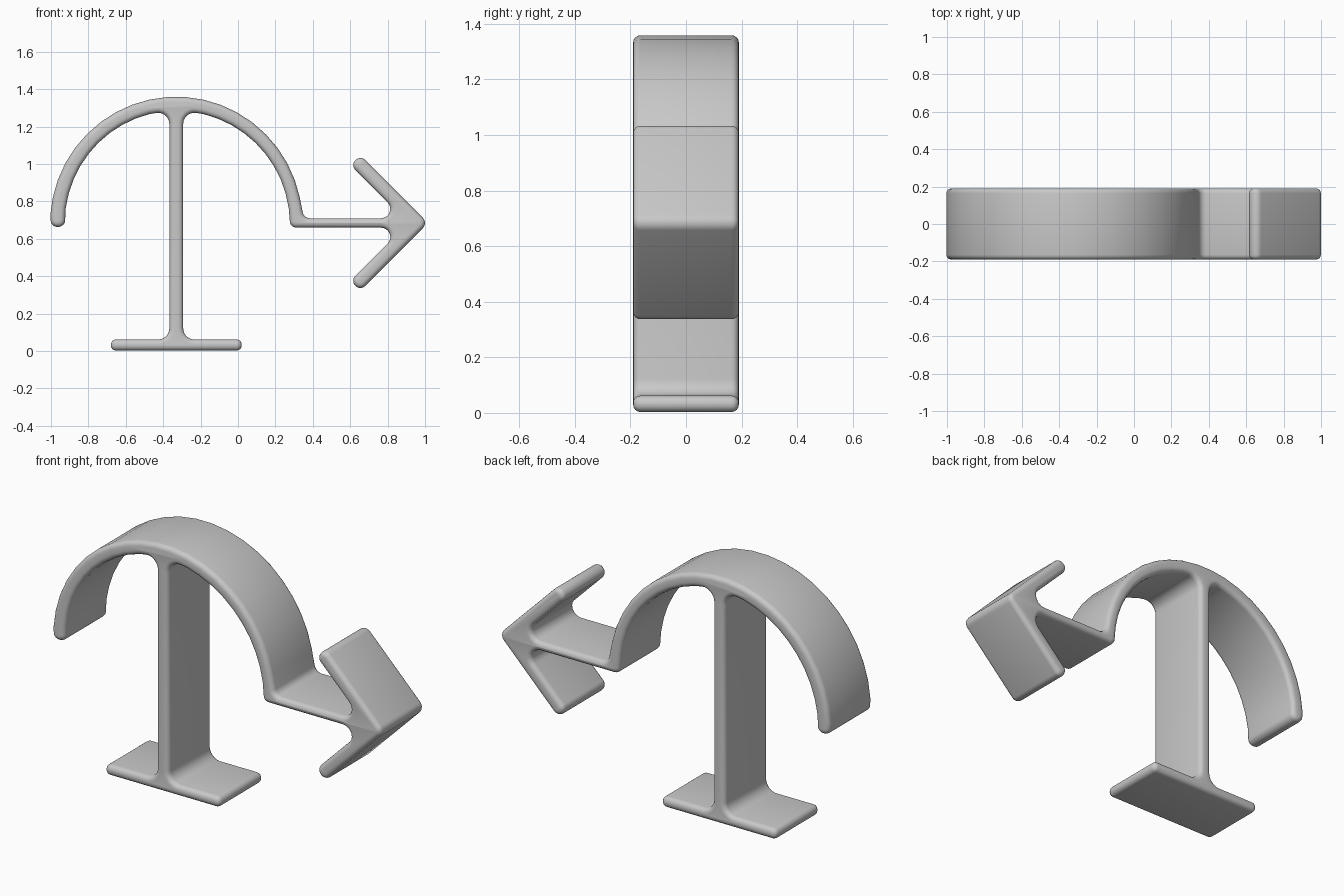
import bpy, bmesh, math
from mathutils import Vector, Matrix

cube = bpy.data.objects.get("Cube")
if cube:
    bpy.data.objects.remove(cube, do_unlink=True)

BEVEL, HALF_DEPTH = 0.026, 0.19
MID = 0.685          # height of the arrow's axis
STEM_X = -0.33       # centre of stem and arch
TIP = 0.036          # rounding of free ends


def arch(rx, rz, start, end, steps):
    """Unrounded points along the arch, angles in degrees."""
    pts = []
    for i in range(steps + 1):
        a = math.radians(start + (end - start) * i / steps)
        pts.append((STEM_X + rx * math.cos(a), 0.68 + rz * math.sin(a), 0))
    return pts


def rounded(corners, steps=6):
    """Replace each (x, z, radius) corner by a tangent arc."""
    out = []
    for i, (x, z, r) in enumerate(corners):
        p = Vector((x, z, 0))
        if r == 0:
            out.append(p)
            continue
        before, after = corners[i - 1], corners[(i + 1) % len(corners)]
        u = (Vector((before[0], before[1], 0)) - p).normalized()
        v = (Vector((after[0], after[1], 0)) - p).normalized()
        half = u.angle(v) / 2
        centre = p + (u + v).normalized() * (r / math.sin(half))
        a = (p + u * (r / math.tan(half)) - centre).normalized()
        b = (p + v * (r / math.tan(half)) - centre).normalized()
        out += [centre + a.slerp(b, k / steps).normalized() * r for k in range(steps + 1)]
    return out


# Lower half of the arrow head, mirrored for the upper half
lower_arm = [(0.885, 0.66, 0.05), (0.601, 0.376, TIP), (0.6545, 0.3225, TIP)]
upper_arm = [(x, 2 * MID - z, r) for x, z, r in reversed(lower_arm)]

# Whole outline, counter-clockwise from the foot
outline = (
    [(-0.68, 0.003, 0.028), (0.02, 0.003, 0.028), (0.02, 0.062, 0.028)]  # foot
    + [(-0.293, 0.062, 0.06), (-0.293, 1.285, 0.06)]                    # stem, right
    + arch(0.607, 0.605, 76, 8, 9)                                      # arch, inside
    + [(0.28, 0.66, 0.035)]
    + lower_arm + [(1.016, MID, 0.04)] + upper_arm                      # arrow head
    + [(0.352, 0.71, 0.04)]
    + arch(0.675, 0.68, 12, 176, 20)                                    # arch, outside
    + [(-1.0, 0.664, TIP), (-0.926, 0.664, TIP)]                        # free end
    + arch(0.597, 0.605, 172, 104, 9)
    + [(-0.367, 1.285, 0.06), (-0.367, 0.062, 0.06)]                    # stem, left
    + [(-0.68, 0.062, 0.028)]
)
points = rounded(outline)

# Filled profile with depth and rounded rims
curve = bpy.data.curves.new("arched_arrow_stand", "CURVE")
curve.dimensions = "2D"
curve.fill_mode = "BOTH"
curve.extrude = HALF_DEPTH - BEVEL
curve.bevel_depth = BEVEL
curve.bevel_resolution = 3
curve.offset = -BEVEL
spline = curve.splines.new("POLY")
spline.points.add(len(points) - 1)
for sp, p in zip(spline.points, points):
    sp.co = (p.x, p.y, 0, 1)
spline.use_cyclic_u = True

stand = bpy.data.objects.new("arched_arrow_stand", curve)
bpy.context.collection.objects.link(stand)
bpy.ops.object.select_all(action="DESELECT")
stand.select_set(True)
bpy.context.view_layer.objects.active = stand
bpy.ops.object.convert(target="MESH")
stand = bpy.context.view_layer.objects.active

# Stand it upright and weld the caps to the rims
bm = bmesh.new()
bm.from_mesh(stand.data)
bmesh.ops.transform(bm, matrix=Matrix.Rotation(math.pi / 2, 4, "X"), verts=bm.verts)
bmesh.ops.remove_doubles(bm, verts=bm.verts, dist=0.0005)
bmesh.ops.recalc_face_normals(bm, faces=bm.faces)
bm.to_mesh(stand.data)
bm.free()

grey = bpy.data.materials.new("plain_grey")
grey.use_nodes = True
colour = (0.58, 0.58, 0.58, 1)
grey.diffuse_color = colour
grey.node_tree.nodes["Principled BSDF"].inputs["Base Color"].default_value = colour
stand.data.materials.clear()
stand.data.materials.append(grey)
bpy.ops.object.shade_smooth_by_angle(angle=math.radians(35))
